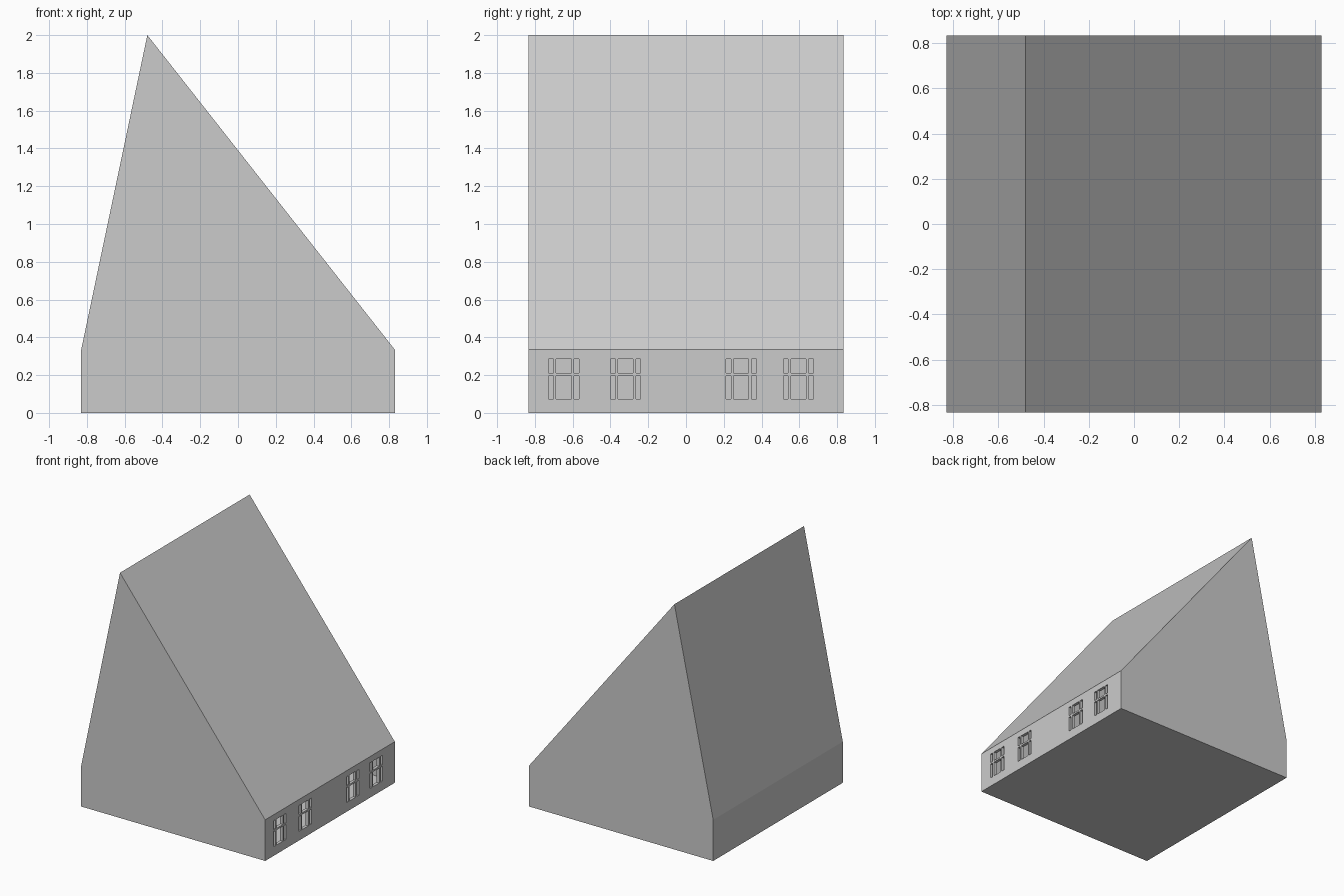
import bpy, bmesh
from mathutils import Vector

if "Cube" in bpy.data.objects:
    bpy.data.objects.remove(bpy.data.objects["Cube"])

T = 0.025          # wall, roof and floor thickness
HALF_Y = 0.835
PROFILE = [Vector(p) for p in
           ((-0.83, 0), (0.83, 0), (0.83, 0.335), (-0.48, 2.0), (-0.83, 0.335))]


def finish(name, bm):
    bmesh.ops.recalc_face_normals(bm, faces=bm.faces)
    mesh = bpy.data.meshes.new(name)
    bm.to_mesh(mesh)
    bm.free()
    ob = bpy.data.objects.new(name, mesh)
    bpy.context.collection.objects.link(ob)
    return ob


def inset(pts, d):
    """Offset a counter-clockwise outline inwards by d."""
    out = []
    for i, p in enumerate(pts):
        a = (p - pts[i - 1]).normalized()
        b = (pts[(i + 1) % len(pts)] - p).normalized()
        na, nb = Vector((-a.y, a.x)), Vector((-b.y, b.x))
        out.append(p + (na + nb) * d / (1 + na.dot(nb)))
    return out


def prism(name, pts, hy):
    bm = bmesh.new()
    face = bm.faces.new([bm.verts.new((p.x, -hy, p.y)) for p in pts])
    ext = bmesh.ops.extrude_face_region(bm, geom=[face])
    verts = [v for v in ext["geom"] if isinstance(v, bmesh.types.BMVert)]
    bmesh.ops.translate(bm, verts=verts, vec=(0, 2 * hy, 0))
    return finish(name, bm)


def add_box(bm, lo, hi):
    lo, hi = Vector(lo), Vector(hi)
    for v in bmesh.ops.create_cube(bm, size=1)["verts"]:
        v.co = (lo + hi) / 2 + v.co * (hi - lo)


def cut(target, cutter):
    mod = target.modifiers.new("cut", 'BOOLEAN')
    mod.operation = 'DIFFERENCE'
    mod.solver = 'EXACT'
    mod.object = cutter
    bpy.context.view_layer.objects.active = target
    bpy.ops.object.modifier_apply(modifier=mod.name)
    bpy.data.objects.remove(cutter)


# Hollow house body with an asymmetric steep roof
house = prism("house_shell", PROFILE, HALF_Y)
cut(house, prism("room_cutter", inset(PROFILE, T), HALF_Y - T))

# Four windows, each with two rows of three panes
bm = bmesh.new()
for start in (-0.727, -0.400, 0.212, 0.515):
    for y0, y1 in ((0, 0.026), (0.040, 0.120), (0.134, 0.160)):
        for z0, z1 in ((0.074, 0.196), (0.210, 0.285)):
            add_box(bm, (0.78, start + y0, z0), (0.88, start + y1, z1))
cut(house, finish("pane_cutter", bm))
